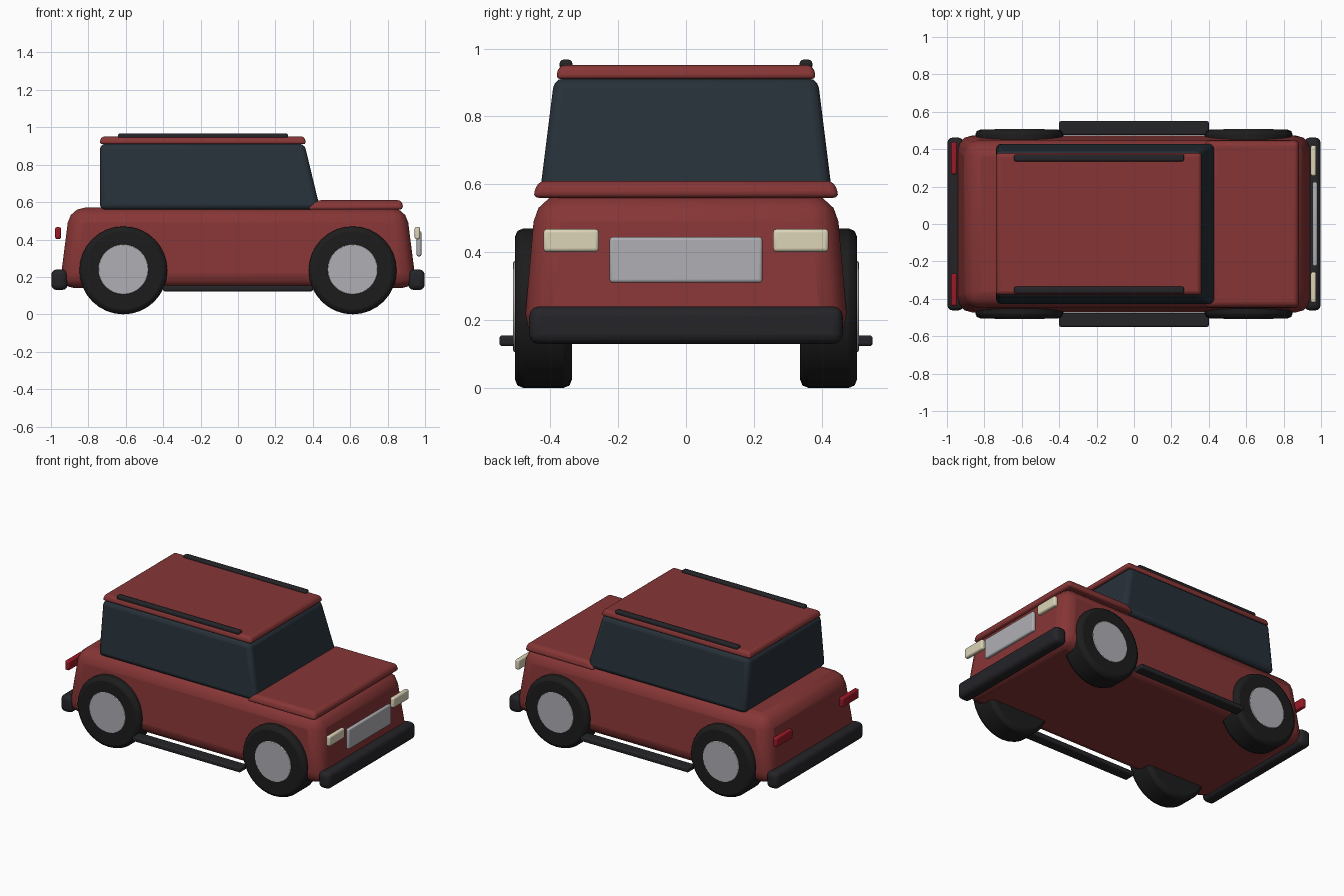
import bpy, bmesh, math

if "Cube" in bpy.data.objects:
    bpy.data.objects.remove(bpy.data.objects["Cube"])


def material(name, rgb):
    m = bpy.data.materials.new(name)
    m.diffuse_color = (*rgb, 1)
    m.use_nodes = True
    m.node_tree.nodes["Principled BSDF"].inputs["Base Color"].default_value = m.diffuse_color
    return m


RED = material("red_paint", (0.24, 0.036, 0.036))
GLASS = material("dark_glass", (0.02, 0.03, 0.04))
RUBBER = material("rubber", (0.012, 0.012, 0.012))
TRIM = material("dark_trim", (0.018, 0.018, 0.022))
METAL = material("light_metal", (0.43, 0.43, 0.46))
CREAM = material("headlight_cream", (0.72, 0.66, 0.48))
LAMP = material("tail_red", (0.32, 0.01, 0.02))


def finish(name, bm, mat, bevel, segments=3):
    bmesh.ops.recalc_face_normals(bm, faces=bm.faces)
    me = bpy.data.meshes.new(name)
    bm.to_mesh(me)
    bm.free()
    ob = bpy.data.objects.new(name, me)
    bpy.context.collection.objects.link(ob)
    me.materials.append(mat)
    if bevel:
        mod = ob.modifiers.new("Bevel", 'BEVEL')
        mod.width, mod.segments = bevel, segments
        mod.limit_method, mod.angle_limit = 'ANGLE', math.radians(40)
    bpy.context.view_layer.objects.active = ob
    ob.select_set(True)
    bpy.ops.object.shade_smooth_by_angle(angle=math.radians(35))
    ob.select_set(False)
    return ob


def slab(name, low, high, z, mat, bevel):
    """Tapered block; low and high are (x0, x1, y0, y1) rectangles."""
    bm = bmesh.new()
    rings = []
    for (x0, x1, y0, y1), h in ((low, z[0]), (high, z[1])):
        rings.append([bm.verts.new((x, y, h)) for x, y in
                      ((x0, y0), (x1, y0), (x1, y1), (x0, y1))])
    a, b = rings
    bm.faces.new(a[::-1])
    bm.faces.new(b)
    for i in range(4):
        j = (i + 1) % 4
        bm.faces.new((a[i], a[j], b[j], b[i]))
    return finish(name, bm, mat, bevel)


def box(name, x, y, z, mat, bevel):
    r = (*sorted(x), *sorted(y))
    return slab(name, r, r, z, mat, bevel)


def disc(name, x, y, z, radius, width, mat, bevel):
    """Cylinder lying along y."""
    bm = bmesh.new()
    bmesh.ops.create_cone(bm, cap_ends=True, segments=32, radius1=radius,
                          radius2=radius, depth=width)
    ob = finish(name, bm, mat, bevel, 2)
    ob.location = (x, y, z)
    ob.rotation_euler.x = math.pi / 2


# body shell, cabin, bonnet and roof
slab("body", (-0.955, 0.955, -0.48, 0.48), (-0.90, 0.90, -0.442, 0.442),
     (0.14, 0.57), RED, 0.08)
slab("cabin_glass", (-0.738, 0.44, -0.432, 0.432), (-0.738, 0.355, -0.388, 0.388),
     (0.56, 0.912), GLASS, 0.028)
slab("bonnet", (0.37, 0.885, -0.453, 0.453), (0.42, 0.875, -0.435, 0.435),
     (0.56, 0.61), RED, 0.02)
slab("roof", (-0.742, 0.366, -0.385, 0.385), (-0.73, 0.354, -0.373, 0.373),
     (0.91, 0.951), RED, 0.016)

# parts repeated on both sides
for s, side in ((-1, "near"), (1, "far")):
    box("roof_rail_" + side, (-0.642, 0.268), (s * 0.335, s * 0.372),
        (0.937, 0.967), TRIM, 0.01)
    box("running_board_" + side, (-0.4, 0.4), (s * 0.475, s * 0.55),
        (0.123, 0.155), TRIM, 0.009)
    box("headlight_" + side, (0.945, 0.974), (s * 0.257, s * 0.42),
        (0.401, 0.468), CREAM, 0.01)
    box("tail_light_" + side, (-0.978, -0.946), (s * 0.265, s * 0.438),
        (0.403, 0.466), LAMP, 0.01)
    for x, end in ((-0.613, "rear"), (0.613, "front")):
        disc(f"tyre_{end}_{side}", x, s * 0.42, 0.237, 0.235, 0.168, RUBBER, 0.025)
        disc(f"hub_{end}_{side}", x, s * 0.47, 0.24, 0.134, 0.078, METAL, 0.004)

# bumpers and number plate
for s, end in ((-1, "rear"), (1, "front")):
    box("bumper_" + end, (s * 0.912, s * 0.998), (-0.462, 0.462),
        (0.13, 0.24), TRIM, 0.028)
box("front_grille", (0.955, 0.98), (-0.225, 0.225), (0.31, 0.445), METAL, 0.009)

# rest the tyres on the ground
for ob in bpy.data.objects:
    if ob.name.startswith("tyre"):
        ob.location.z = 0.235
